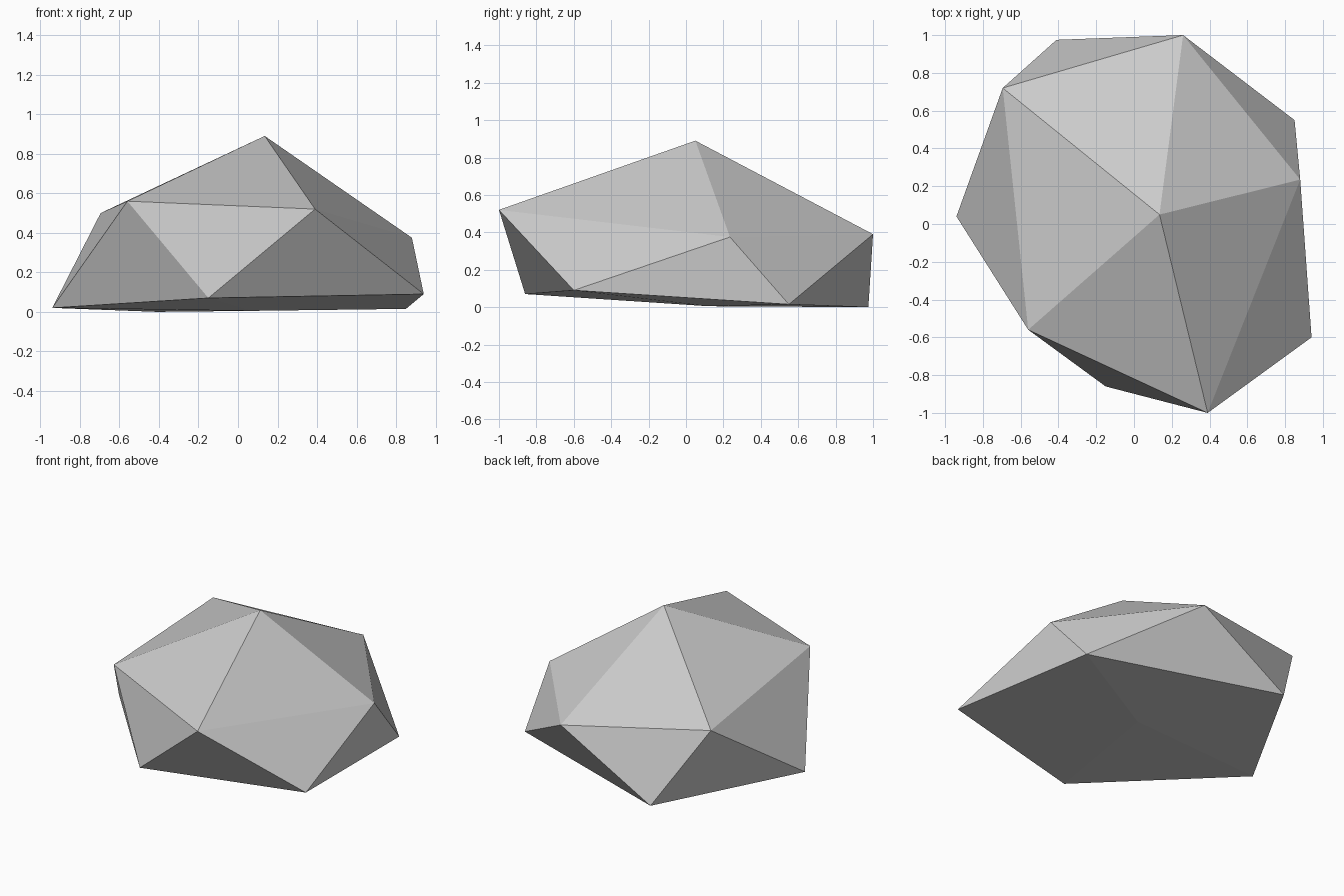
import bpy
import bmesh

cube = bpy.data.objects.get("Cube")
if cube:
    bpy.data.objects.remove(cube, do_unlink=True)

# Single stone colour
stone = bpy.data.materials.new("light_grey_stone")
stone.use_nodes = True
colour = (0.6, 0.6, 0.6, 1)
stone.diffuse_color = colour
stone.node_tree.nodes["Principled BSDF"].inputs["Base Color"].default_value = colour

# Rock: a peak, a shoulder ring, a foot ring and a base point
peak = (0.135, 0.05, 0.89)
shoulder = [(0.26, 1.0, 0.39), (0.88, 0.235, 0.375), (0.39, -1.0, 0.52),
            (-0.56, -0.56, 0.56), (-0.695, 0.72, 0.50)]
foot = [(0.85, 0.55, 0.015), (0.94, -0.6, 0.09), (-0.15, -0.86, 0.07),
        (-0.94, 0.04, 0.02), (-0.41, 0.975, 0.0)]
base = (0.07, 0.12, 0.005)

bm = bmesh.new()
top = bm.verts.new(peak)
bottom = bm.verts.new(base)
upper = [bm.verts.new(p) for p in shoulder]
lower = [bm.verts.new(p) for p in foot]

# Triangular facets, each foot point sitting between two shoulder points
for i in range(len(upper)):
    j = (i + 1) % len(upper)
    bm.faces.new((top, upper[j], upper[i]))
    bm.faces.new((upper[i], upper[j], lower[i]))
    bm.faces.new((upper[j], lower[j], lower[i]))
    bm.faces.new((bottom, lower[i], lower[j]))
bmesh.ops.recalc_face_normals(bm, faces=bm.faces)

mesh = bpy.data.meshes.new("rock")
bm.to_mesh(mesh)
bm.free()
mesh.materials.append(stone)
rock = bpy.data.objects.new("rock", mesh)
bpy.context.collection.objects.link(rock)
